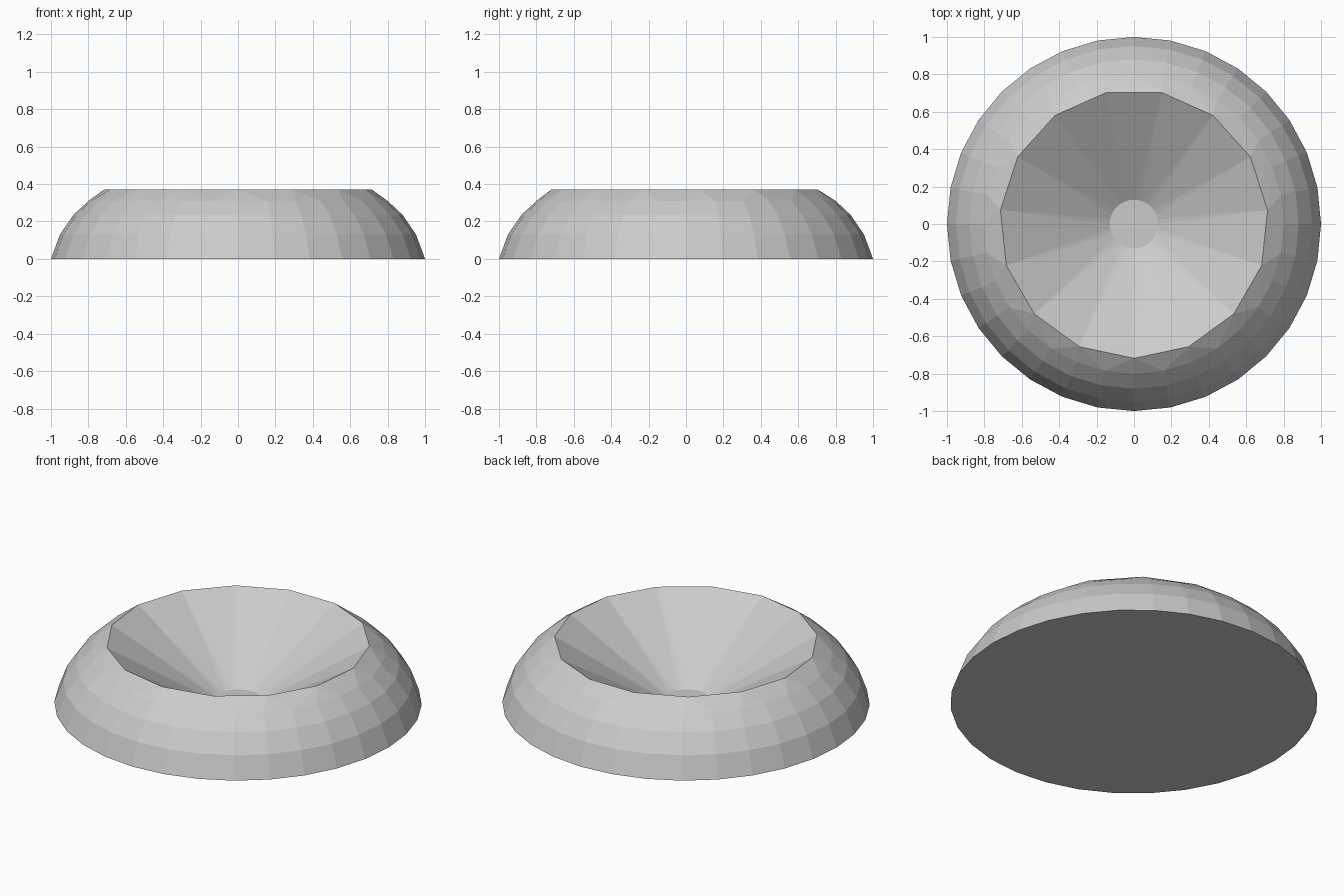
import bpy, bmesh, math

if "Cube" in bpy.data.objects:
    bpy.data.objects.remove(bpy.data.objects["Cube"])


def ring(bm, r, z, n):
    """Ring of n vertices, the first one facing the front."""
    return [bm.verts.new((r * math.cos(math.tau * i / n - math.pi / 2),
                          r * math.sin(math.tau * i / n - math.pi / 2), z))
            for i in range(n)]


def zip_rings(bm, a, b):
    """Join two rings of any vertex counts with triangles, in angular order."""
    i = j = 0
    while i < len(a) or j < len(b):
        va, vb = a[i % len(a)], b[j % len(b)]
        if j >= len(b) or (i < len(a) and (i + .5) / len(a) <= (j + .5) / len(b)):
            i += 1
            bm.faces.new((va, a[i % len(a)], vb))
        else:
            j += 1
            bm.faces.new((va, b[j % len(b)], vb))


def finish(bm, name):
    bmesh.ops.recalc_face_normals(bm, faces=bm.faces)
    mesh = bpy.data.meshes.new(name)
    bm.to_mesh(mesh)
    bm.free()
    obj = bpy.data.objects.new(name, mesh)
    bpy.context.collection.objects.link(obj)
    return obj


# Domed body: 32-sided outside, 15-sided conical hollow
bm = bmesh.new()
rings = [ring(bm, r, z, 32) for r, z in
         [(1.0, 0), (0.952, 0.13), (0.88, 0.235), (0.80, 0.31)]]
rings.append(ring(bm, 0.718, 0.372, 15))
rings.append(ring(bm, 0.13, 0.022, 32))
for lower, upper in zip(rings, rings[1:]):
    zip_rings(bm, lower, upper)
bm.faces.new(rings[0])
bm.faces.new(rings[-1])
finish(bm, "bowl_body")

# Round plug set flush into the underside
bm = bmesh.new()
bottom, top = ring(bm, 0.2, 0, 32), ring(bm, 0.2, 0.022, 32)
zip_rings(bm, bottom, top)
bm.faces.new(bottom)
bm.faces.new(top)
finish(bm, "base_plug")
